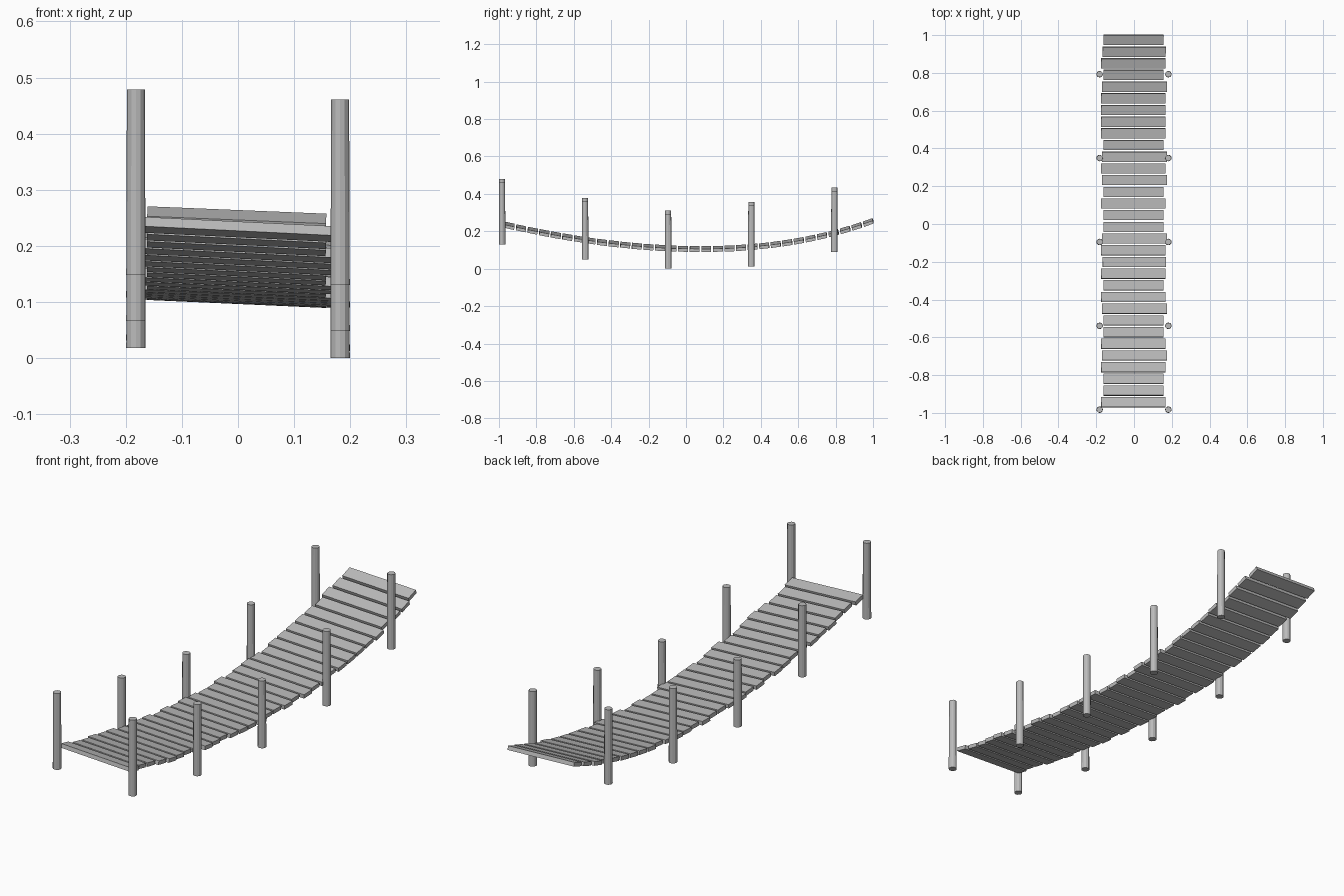
import bpy
import math

cube = bpy.data.objects.get("Cube")
if cube:
    bpy.data.objects.remove(cube, do_unlink=True)

# One grey for the whole bridge
grey = bpy.data.materials.new("weathered_grey")
grey.use_nodes = True
grey.diffuse_color = (0.5, 0.5, 0.5, 1)
bsdf = grey.node_tree.nodes["Principled BSDF"]
bsdf.inputs["Base Color"].default_value = (0.5, 0.5, 0.5, 1)
bsdf.inputs["Roughness"].default_value = 0.8

LOW_Y, LOW_Z = 0.08, 0.105


def deck_height(y):
    """Sagging line of the deck, steeper towards the back."""
    d = y - LOW_Y
    return LOW_Z + d * d * (0.137 + (0.045 if d > 0 else 0.018) * d)


def deck_pitch(y):
    step = 0.01
    return math.atan2(deck_height(y + step) - deck_height(y - step), 2 * step)


def finish(name):
    obj = bpy.context.object
    obj.name = name
    obj.data.name = name
    obj.data.materials.append(grey)
    return obj


# Deck planks from back to front, in four uneven cuts (left edge, right edge)
CUTS = {"N": (-0.162, 0.157), "M": (-0.166, 0.168),
        "L": (-0.174, 0.167), "R": (-0.170, 0.174)}
ORDER = "NMLNRLLLLNRLRNLNNRLMLNLRNNLRLNNL"
for i, cut in enumerate(ORDER):
    x0, x1 = CUTS[cut]
    y = 0.975 - 0.0619 * i
    mid = (x0 + x1) / 2
    roll = 0.045 - 0.004 * y
    bpy.ops.mesh.primitive_cube_add(
        size=1, location=(mid, y, deck_height(y) - roll * mid),
        rotation=(deck_pitch(y), roll, 0))
    bpy.context.object.scale = (x1 - x0, 0.053, 0.017)
    finish(f"plank_{i + 1:02d}")

# Slightly tapered posts in pairs: bottom and top height at the bridge centre
POSTS = [(0.139, 0.470), (0.057, 0.368), (0.009, 0.301),
         (0.022, 0.347), (0.099, 0.424)]
for i, (bottom, top) in enumerate(POSTS):
    y = -0.983 + 0.444 * i
    for side, x in (("right", -0.182), ("left", 0.182)):
        drop = 0.05 * x
        bpy.ops.mesh.primitive_cone_add(
            vertices=12, radius1=0.0172, radius2=0.016, depth=top - bottom,
            location=(x, y, (top + bottom) / 2 - drop))
        finish(f"{side}_post_{i + 1}")
